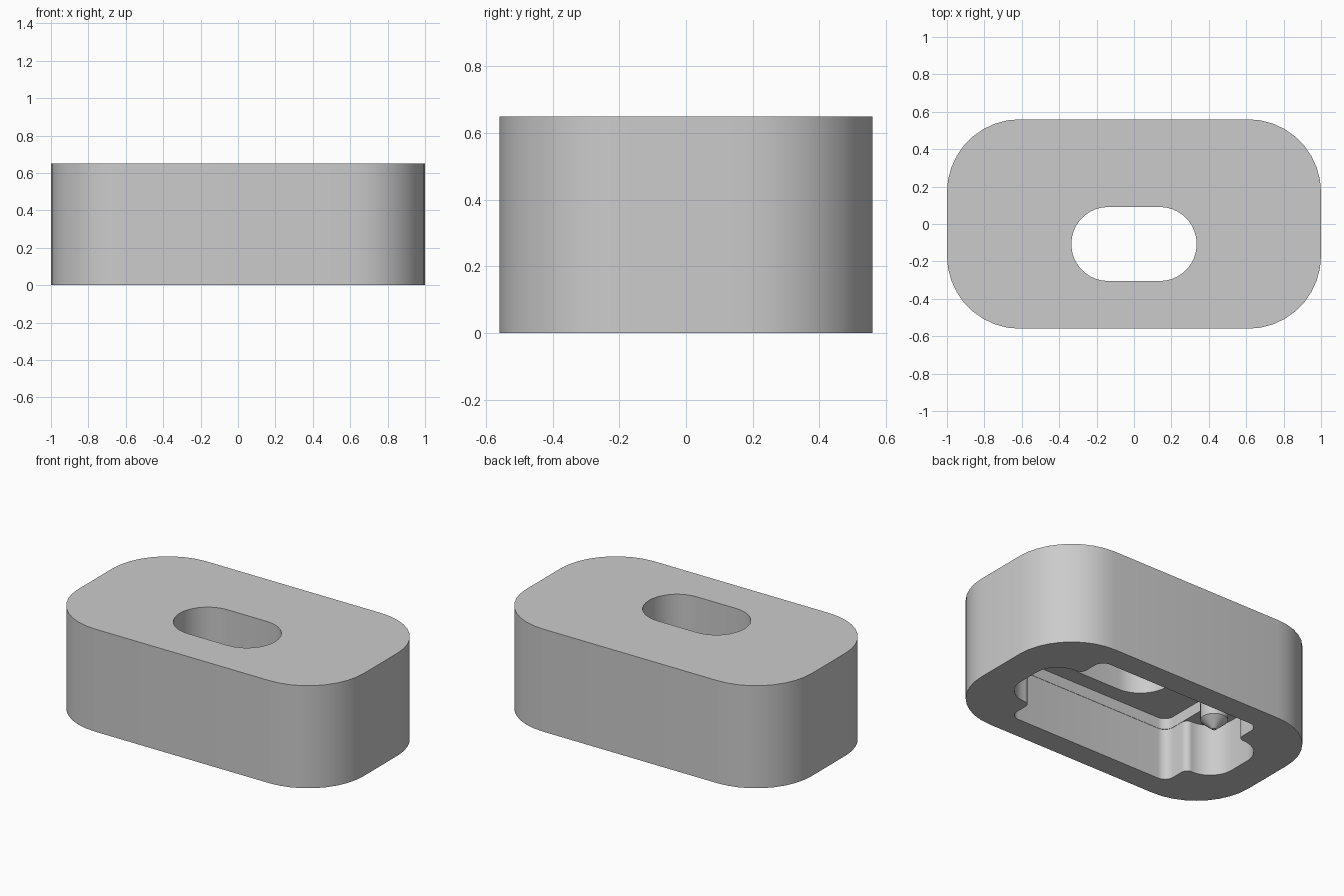
import bpy, bmesh, math
from mathutils import Vector

old = bpy.data.objects.get("Cube")
if old:
    bpy.data.objects.remove(old, do_unlink=True)

HEIGHT = 0.65

grey = bpy.data.materials.new("light grey plastic")
grey.use_nodes = True
colour = (0.6, 0.6, 0.6, 1)
grey.diffuse_color = colour
grey.node_tree.nodes["Principled BSDF"].inputs["Base Color"].default_value = colour


def fillet(corners, steps=9):
    """Round each (x, y, radius) corner of a polygon with square corners."""
    pts = []
    for i, (x, y, r) in enumerate(corners):
        p = Vector((x, y))
        a = (Vector(corners[i - 1][:2]) - p).normalized()
        b = (Vector(corners[(i + 1) % len(corners)][:2]) - p).normalized()
        centre = p + (a + b) * r
        for k in range(steps + 1):
            t = k / steps * math.pi / 2
            pts.append(centre - b * r * math.cos(t) - a * r * math.sin(t))
    return pts


def rounded_box(hx, hy, r, cy=0):
    return fillet([(hx, cy - hy, r), (hx, cy + hy, r),
                   (-hx, cy + hy, r), (-hx, cy - hy, r)])


def prism(name, pts, z0, z1):
    bm = bmesh.new()
    low = bm.faces.new([bm.verts.new((p.x, p.y, z0)) for p in pts])
    ext = bmesh.ops.extrude_face_region(bm, geom=[low])
    top = [v for v in ext["geom"] if isinstance(v, bmesh.types.BMVert)]
    bmesh.ops.translate(bm, verts=top, vec=(0, 0, z1 - z0))
    bmesh.ops.remove_doubles(bm, verts=bm.verts, dist=1e-5)
    if not any(f.normal.z < -0.9 for f in bm.faces):
        bm.faces.new([v for v in low.verts])
    bmesh.ops.recalc_face_normals(bm, faces=bm.faces)
    me = bpy.data.meshes.new(name)
    bm.to_mesh(me)
    bm.free()
    return add(name, me)


def add(name, me):
    ob = bpy.data.objects.new(name, me)
    me.materials.append(grey)
    bpy.context.collection.objects.link(ob)
    return ob


def activate(ob):
    bpy.ops.object.select_all(action="DESELECT")
    ob.select_set(True)
    bpy.context.view_layer.objects.active = ob


def smooth(ob):
    activate(ob)
    bpy.ops.object.shade_smooth_by_angle(angle=math.radians(35))


def cut(ob, cutter):
    mod = ob.modifiers.new("cut", "BOOLEAN")
    mod.operation = "DIFFERENCE"
    mod.solver = "EXACT"
    mod.object = cutter
    activate(ob)
    bpy.ops.object.modifier_apply(modifier=mod.name)
    bpy.data.objects.remove(cutter, do_unlink=True)


# Outer housing block
housing = prism("housing", rounded_box(1, 0.56, 0.39), 0, HEIGHT)

# Underside pocket: a rectangle with a rounded lobe at each end
HX, HY, LOBE_X, LOBE_Y = 0.585, 0.41, 0.79, 0.23
half = [(HX, -HY, 0.06), (HX, -LOBE_Y, 0.04), (LOBE_X, -LOBE_Y, 0.16),
        (LOBE_X, LOBE_Y, 0.16), (HX, LOBE_Y, 0.04), (HX, HY, 0.06)]
outline = half + [(-x, -y, r) for x, y, r in half]
cut(housing, prism("pocket_cutter", fillet(outline), -0.1, 0.33))

# Deeper middle of the pocket
cut(housing, prism("deep_cutter", rounded_box(HX - 0.002, HY - 0.002, 0.06), 0.2, 0.4))

# Slot through the top
cut(housing, prism("slot_cutter", rounded_box(0.335, 0.198, 0.197, -0.107), 0.3, 0.8))
smooth(housing)

# Pointed pins hanging inside the end lobes
for side, x in (("left", 0.6), ("right", -0.6)):
    bm = bmesh.new()
    for r_low, r_high, z0, z1 in ((0.08, 0.08, 0.23, 0.34), (0.012, 0.08, 0.17, 0.23)):
        made = bmesh.ops.create_cone(bm, cap_ends=False, segments=24,
                                     radius1=r_low, radius2=r_high, depth=z1 - z0)
        bmesh.ops.translate(bm, verts=made["verts"], vec=(x, 0, (z0 + z1) / 2))
    bmesh.ops.remove_doubles(bm, verts=bm.verts, dist=1e-5)
    bmesh.ops.holes_fill(bm, edges=bm.edges, sides=0)
    bmesh.ops.recalc_face_normals(bm, faces=bm.faces)
    me = bpy.data.meshes.new(side + "_pin")
    bm.to_mesh(me)
    bm.free()
    smooth(add(side + "_pin", me))
